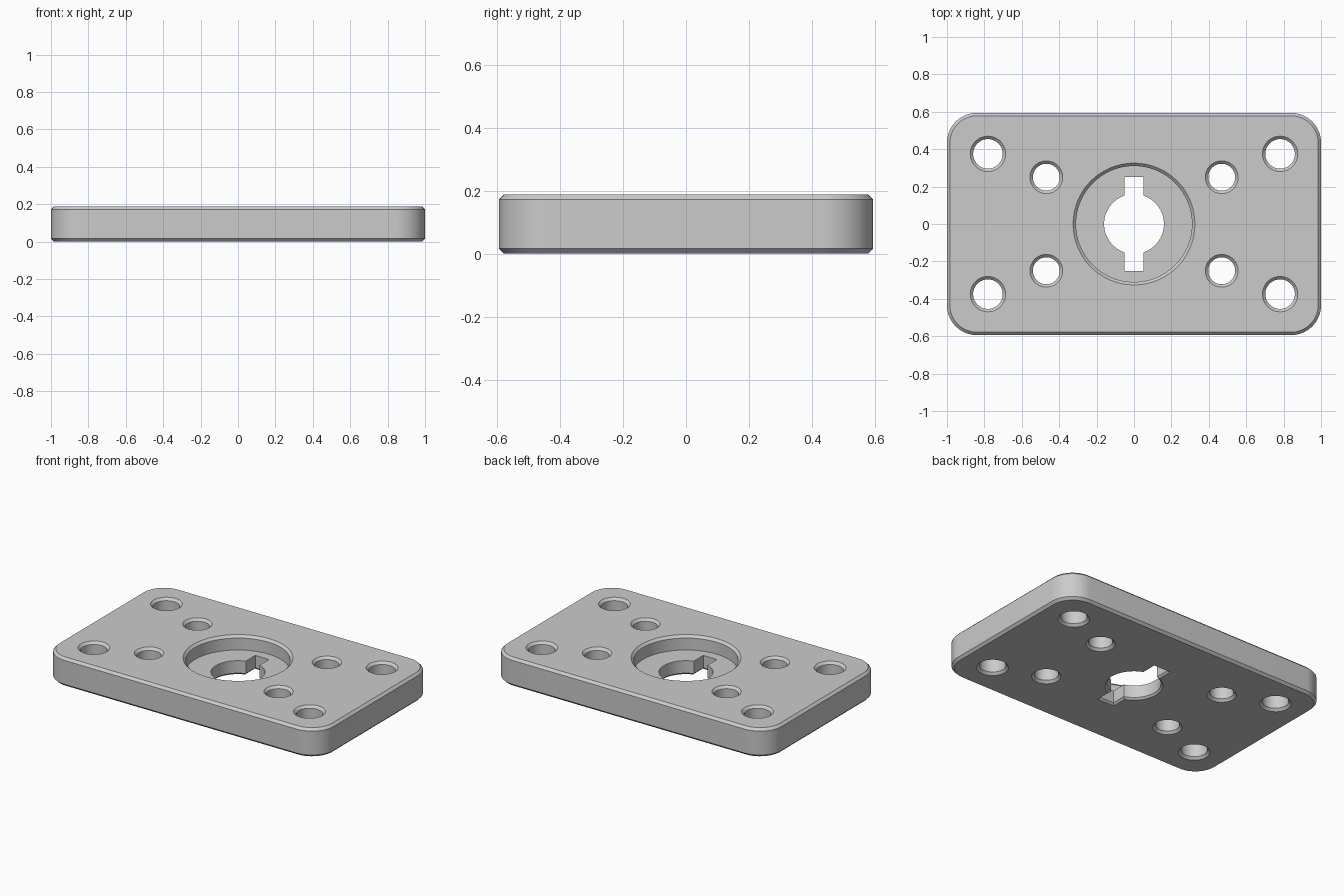
import bpy
import bmesh
from math import acos, cos, sin, pi, radians

if "Cube" in bpy.data.objects:
    bpy.data.objects.remove(bpy.data.objects["Cube"], do_unlink=True)

HEIGHT = 0.1875
BEVEL = 0.0156
FLOOR = HEIGHT / 2
OVER = 0.03  # how far cutters reach past the plate

grey = bpy.data.materials.new("plain grey")
grey.use_nodes = True
grey.diffuse_color = (0.6, 0.6, 0.6, 1)
grey.node_tree.nodes["Principled BSDF"].inputs["Base Color"].default_value = (0.6, 0.6, 0.6, 1)


def arc(cx, cy, r, start, end, steps):
    angles = [start + (end - start) * i / steps for i in range(steps + 1)]
    return [(cx + r * cos(a), cy + r * sin(a)) for a in angles]


def circle(r, cx=0, cy=0, steps=64):
    return arc(cx, cy, r, 0, 2 * pi, steps)[:-1]


def rounded_rectangle(half_x, half_y, r):
    points = []
    for i, (sx, sy) in enumerate([(1, 1), (-1, 1), (-1, -1), (1, -1)]):
        points += arc(sx * (half_x - r), sy * (half_y - r), r, i * pi / 2, (i + 1) * pi / 2, 16)
    return points


def keyed_bore(grow=0):
    """Round bore with a slot on the front and back."""
    r, w, reach = 0.16 + grow, 0.05 + grow, 0.25 + grow
    a = acos(w / r)
    half = arc(0, 0, r, -a, a, 40) + [(w, reach), (-w, reach)]
    return half + [(-x, -y) for x, y in half[:-2]] + [(-w, -reach), (w, -reach)]


def loft(name, rings):
    """Solid through matching outlines, each given with its height, bottom first."""
    bm = bmesh.new()
    loops = [[bm.verts.new((x, y, z)) for x, y in outline] for outline, z in rings]
    bm.faces.new(loops[0][::-1])
    bm.faces.new(loops[-1])
    for low, high in zip(loops, loops[1:]):
        for i in range(len(low)):
            j = (i + 1) % len(low)
            bm.faces.new((low[i], low[j], high[j], high[i]))
    bmesh.ops.recalc_face_normals(bm, faces=bm.faces)
    mesh = bpy.data.meshes.new(name)
    bm.to_mesh(mesh)
    bm.free()
    mesh.materials.append(grey)
    obj = bpy.data.objects.new(name, mesh)
    bpy.context.collection.objects.link(obj)
    return obj


# Plate with rounded corners and chamfered rims
def plate_outline(inset):
    return rounded_rectangle(1 - inset, 0.594 - inset, 0.16 - inset)


plate = loft("mounting_plate", [
    (plate_outline(BEVEL), 0),
    (plate_outline(0), BEVEL),
    (plate_outline(0), HEIGHT - BEVEL),
    (plate_outline(BEVEL), HEIGHT),
])

# Central pocket and keyed bore
cutters = [
    loft("pocket_cutter", [
        (circle(0.31, steps=96), FLOOR),
        (circle(0.31, steps=96), HEIGHT - BEVEL),
        (circle(0.31 + BEVEL, steps=96), HEIGHT),
        (circle(0.31 + BEVEL, steps=96), HEIGHT + OVER),
    ]),
    loft("bore_cutter", [
        (keyed_bore(0.012), -OVER),
        (keyed_bore(0.012), 0),
        (keyed_bore(), 0.012),
        (keyed_bore(), FLOOR + OVER),
    ]),
]

# Bolt holes, chamfered at both ends
for x, y, r in [(0.781, 0.375, 0.079), (0.469, 0.25, 0.072)]:
    for sx in (-1, 1):
        for sy in (-1, 1):
            wide, narrow = (circle(q, sx * x, sy * y, 48) for q in (r + BEVEL, r))
            cutters.append(loft("hole_cutter", [
                (wide, -OVER), (wide, 0), (narrow, BEVEL),
                (narrow, HEIGHT - BEVEL), (wide, HEIGHT), (wide, HEIGHT + OVER),
            ]))

# Cut every opening and discard the cutters
bpy.ops.object.select_all(action="DESELECT")
plate.select_set(True)
bpy.context.view_layer.objects.active = plate
for cutter in cutters:
    cutter.hide_render = True
    cut = plate.modifiers.new("cut", "BOOLEAN")
    cut.operation = "DIFFERENCE"
    cut.solver = "EXACT"
    cut.object = cutter
    bpy.ops.object.modifier_apply(modifier=cut.name)
    bpy.data.objects.remove(cutter, do_unlink=True)

bpy.ops.object.shade_smooth_by_angle(angle=radians(30))
